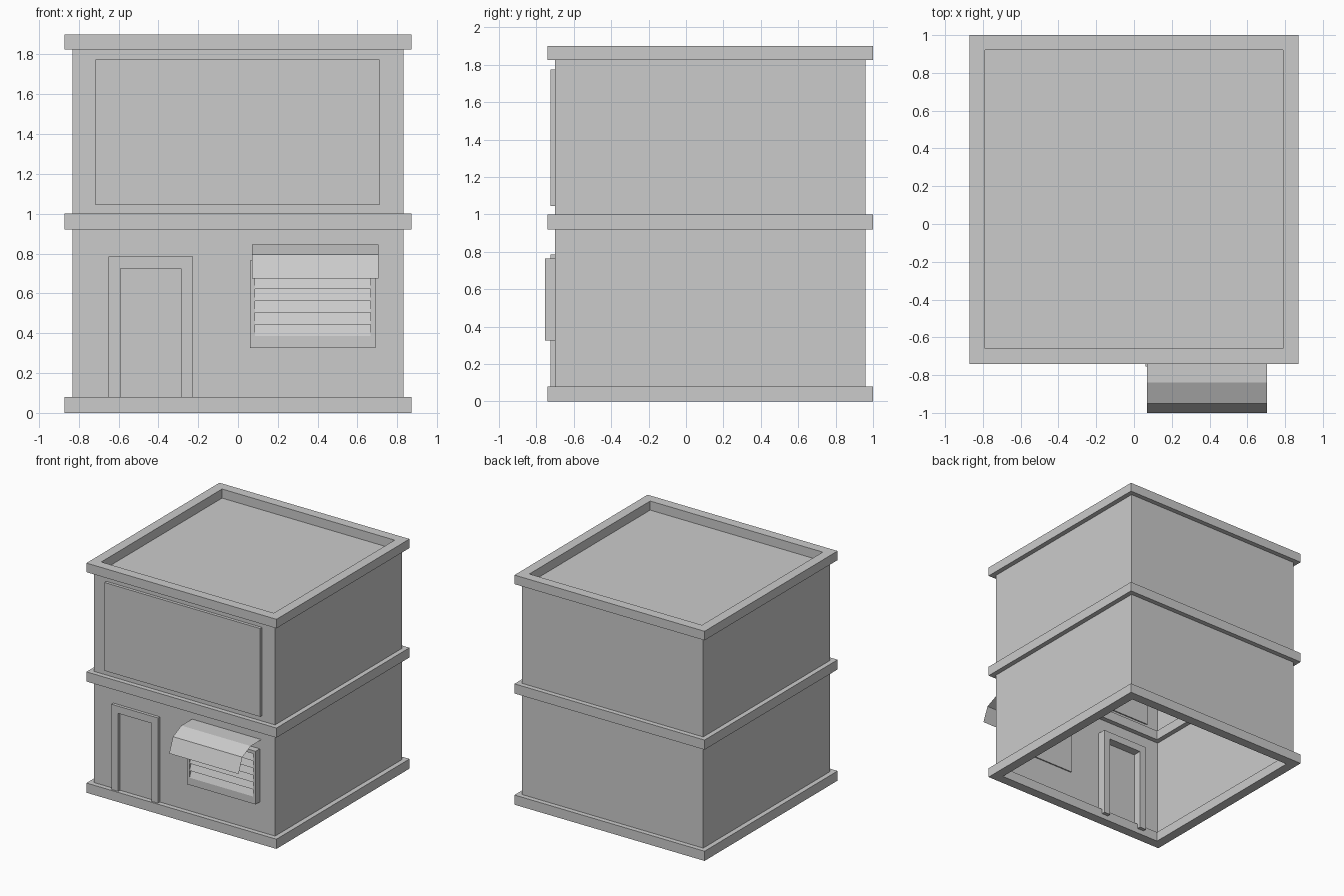
import bpy
import bmesh

cube = bpy.data.objects.get("Cube")
if cube:
    bpy.data.objects.remove(cube, do_unlink=True)

grey = bpy.data.materials.new("plain_grey")
grey.use_nodes = True
colour = (0.6, 0.6, 0.6, 1)
grey.diffuse_color = colour
grey.node_tree.nodes["Principled BSDF"].inputs["Base Color"].default_value = colour

FRONT = -0.70    # outer plane of the front wall
BACK = 0.96
SIDE = 0.83
ROOF = 1.825


def finish(name, bm, tidy=True):
    if tidy:
        bmesh.ops.recalc_face_normals(bm, faces=bm.faces[:])
    mesh = bpy.data.meshes.new(name)
    bm.to_mesh(mesh)
    bm.free()
    mesh.materials.append(grey)
    obj = bpy.data.objects.new(name, mesh)
    bpy.context.collection.objects.link(obj)
    return obj


def add_box(bm, x, y, z):
    """Add a box given as (low, high) ranges and return its faces."""
    verts = bmesh.ops.create_cube(bm, size=1)["verts"]
    for v in verts:
        v.co = [r[0] if c < 0 else r[1] for c, r in zip(v.co, (x, y, z))]
    return list({f for v in verts for f in v.link_faces})


def box(name, x, y, z):
    bm = bmesh.new()
    add_box(bm, x, y, z)
    return finish(name, bm)


def ring(name, z, out=0.04):
    """Square trim band, overlapping the wall line inside and outside."""
    bm = bmesh.new()
    loops = []
    for d, h in ((out, z[0]), (out, z[1]), (-out, z[1]), (-out, z[0])):
        x, y0, y1 = SIDE + d, FRONT - d, BACK + d
        corners = ((-x, y0), (x, y0), (x, y1), (-x, y1))
        loops.append([bm.verts.new((px, py, h)) for px, py in corners])
    for i in range(4):
        a, b = loops[i], loops[(i + 1) % 4]
        for j in range(4):
            k = (j + 1) % 4
            bm.faces.new((a[j], a[k], b[k], b[j]))
    return finish(name, bm)


def sheet(name, profile, x, loop=False):
    """Sweep a (y, z) profile along x, capping the ends if it is closed."""
    bm = bmesh.new()
    ends = [[bm.verts.new((px, y, z)) for y, z in profile] for px in x]
    n = len(profile)
    for i in range(n if loop else n - 1):
        k = (i + 1) % n
        bm.faces.new((ends[0][i], ends[0][k], ends[1][k], ends[1][i]))
    if loop:
        for end in ends:
            bm.faces.new(end)
    return finish(name, bm, loop)


# Hollow shell: walls and roof slab, open underneath
bm = bmesh.new()
faces = add_box(bm, (-SIDE, SIDE), (FRONT, BACK), (0.04, ROOF))
bottom = min(faces, key=lambda f: f.calc_center_median().z)
bm.faces.remove(bottom)
bm.normal_update()
finish("walls_and_roof", bm, False)

# Trim bands
ring("base_trim", (0, 0.08))
ring("middle_trim", (0.92, 1.0))
ring("parapet", (ROOF, 1.9))

# Large upper front panel
box("upper_panel", (-0.715, 0.71), (FRONT - 0.025, FRONT + 0.01), (1.045, 1.775))

# Door frame, one U-shaped piece set through the wall
outline = [(-0.65, 0.04), (-0.65, 0.785), (-0.225, 0.785), (-0.225, 0.04),
           (-0.285, 0.04), (-0.285, 0.725), (-0.59, 0.725), (-0.59, 0.04)]
bm = bmesh.new()
face = bm.faces.new([bm.verts.new((x, FRONT - 0.025, z)) for x, z in outline])
new = bmesh.ops.extrude_face_region(bm, geom=[face])["geom"]
moved = [g for g in new if isinstance(g, bmesh.types.BMVert)]
bmesh.ops.translate(bm, verts=moved, vec=(0, 0.095, 0))
finish("door_frame", bm)

# Window surround from four bars
wx, wz = (0.06, 0.69), (0.325, 0.765)
ox, oz = (0.085, 0.665), (0.385, 0.739)
wy = (FRONT - 0.055, FRONT + 0.01)
box("window_left_bar", (ox[1], wx[1]), wy, wz)
box("window_right_bar", (wx[0], ox[0]), wy, wz)
box("window_top_bar", ox, wy, (oz[1], wz[1]))
box("window_sill", ox, wy, (wz[0], oz[0]))

# Louvres: slanted slats forming a sawtooth inside the surround
step = (oz[1] - oz[0]) / 6
teeth = []
for i in range(6):
    low = oz[0] + i * step
    teeth += [(wy[0], low), (wy[0] + 0.024, low + step)]
profile = teeth + [(wy[1], oz[1]), (wy[1], oz[0])]
sheet("window_louvres", profile, ox, True)

# Thin folded awning over the window
awning = [(FRONT, 0.845), (-0.84, 0.845), (-0.95, 0.795), (-1.0, 0.675)]
sheet("awning", awning, (0.705, 0.07))
